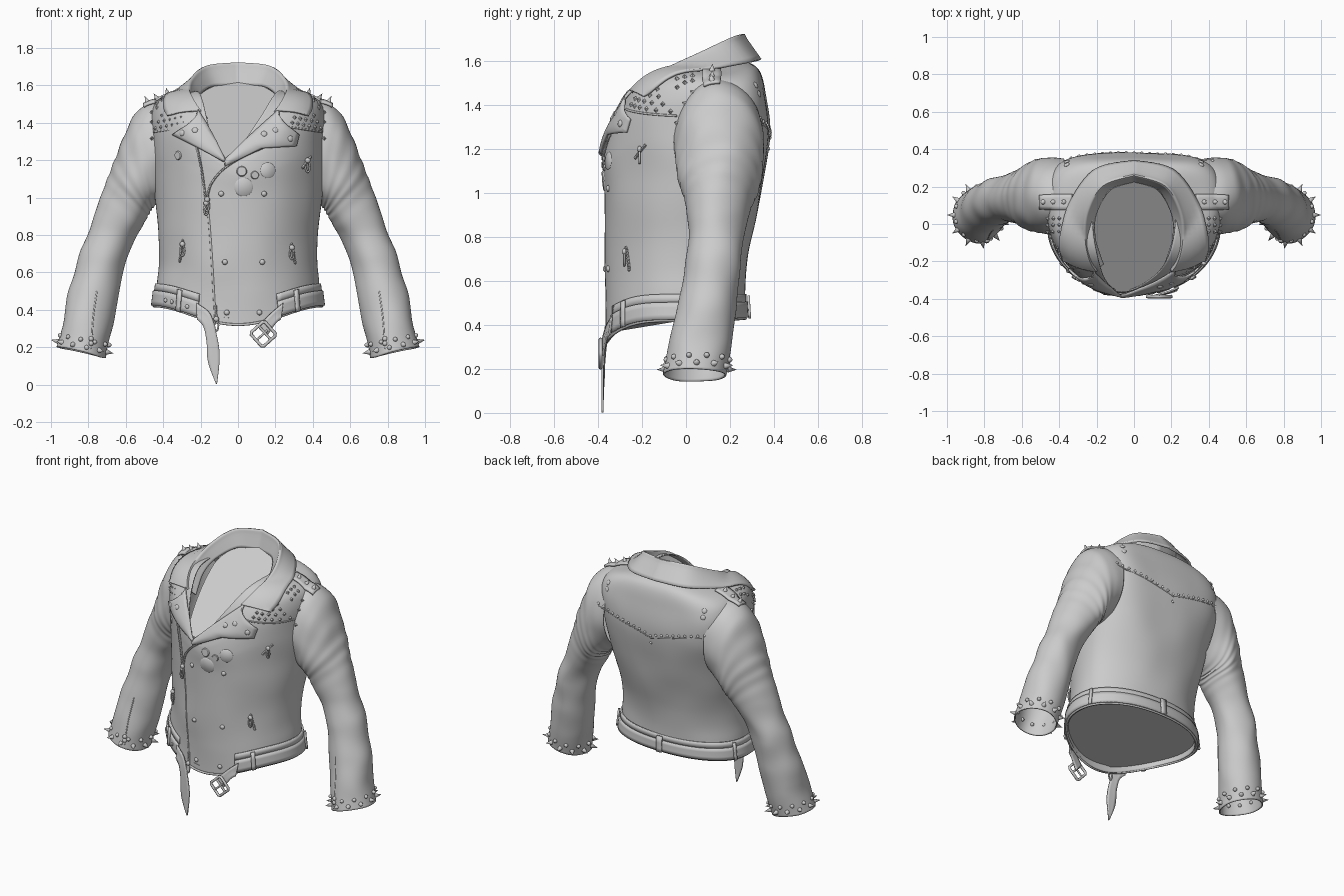
import bpy, bmesh, math
from mathutils import Vector, noise
from mathutils.bvhtree import BVHTree

if "Cube" in bpy.data.objects:
    bpy.data.objects.remove(bpy.data.objects["Cube"])

def spline(P, u, smooth=True):
    i = min(int(u), len(P) - 2); f = u - i
    p1, p2 = Vector(P[i]), Vector(P[i + 1])
    if not smooth:
        return p1.lerp(p2, f)
    p0, p3 = Vector(P[max(i - 1, 0)]), Vector(P[min(i + 2, len(P) - 1)])
    return 0.5 * (2 * p1 + (p2 - p0) * f + (2 * p0 - 5 * p1 + 4 * p2 - p3) * f * f
                  + (3 * p1 - p0 - 3 * p2 + p3) * f ** 3)

def sample(P, n, smooth=True):
    return [spline(P, (len(P) - 1) * i / (n - 1), smooth) for i in range(n)]

def finish(name, me, thick=0, mirror=False, offset=-1):
    ob = bpy.data.objects.new(name, me)
    bpy.context.collection.objects.link(ob)
    if mirror:
        ob.modifiers.new("mirror", 'MIRROR')
    if thick:
        m = ob.modifiers.new("thickness", 'SOLIDIFY')
        m.thickness = thick; m.offset = offset
    return ob

def loft(name, rows, closed=False, thick=.012, mirror=False, offset=-1):
    n = len(rows[0]); V = [p for r in rows for p in r]
    F = [(i*n + j, i*n + (j+1) % n, (i+1)*n + (j+1) % n, (i+1)*n + j)
         for i in range(len(rows) - 1) for j in range(n if closed else n - 1)]
    me = bpy.data.meshes.new(name)
    me.from_pydata(V, [], F)
    finish(name, me, thick, mirror, offset)
    return BVHTree.FromPolygons(V, F)

# Torso: rings of (half width, front y, back y, centre y, front z, side z, back z, back squareness)
RINGS = [(.45, -.37, .27, -.01, .32, .42, .43, 2.2), (.435, -.37, .265, -.01, .45, .54, .54, 2.2),
         (.42, -.37, .275, 0, .62, .66, .66, 2.2), (.43, -.37, .31, .02, .85, .85, .85, 2.3),
         (.45, -.375, .35, .05, 1.02, 1.04, 1.06, 2.7), (.465, -.38, .38, .08, 1.11, 1.25, 1.28, 3.4),
         (.465, -.375, .365, .1, 1.16, 1.44, 1.44, 3.8), (.405, -.37, .325, .09, 1.18, 1.53, 1.56, 3.2),
         (.225, -.365, .225, .05, 1.2, 1.57, 1.605, 2)]

def torso_pt(v, t, out=0):
    a, yf, yb, yc, zf, zs, zb, p = spline(RINGS, v)
    c, s = math.cos(t), math.sin(t)
    w = abs(s) ** 4 if s < 0 else s * s
    p = p if s > 0 else 2
    b = (yb - yc if s > 0 else yc - yf) + out
    P = Vector(((a + out) * math.copysign(abs(c) ** (2 / p), c),
                yc + b * math.copysign(abs(s) ** (2 / p), s),
                zs + ((zf if s < 0 else zb) - zs) * w))
    if s < 0 and v > 5:
        P.x -= .065 * w * min(1, (v - 5) / 3)
    return P

def crease(P, amp, f):
    return P + amp * noise.noise_vector(P * f)

T = [2 * math.pi * j / 112 for j in range(112)]
torso = loft("torso", [[crease(torso_pt(8 * i / 64, t), .009, 4) for t in T] for i in range(65)], True, .008)

# Flat lining panels closing the neck and the hem
def lining(name, pts):
    me = bpy.data.meshes.new(name)
    me.from_pydata(pts, [], [list(range(len(pts)))])
    finish(name, me)
ring = [torso_pt(8, t) for t in T]
lining("neck_lining", [Vector((p.x, p.y, 1.215 + .68 * (p.y + .365))) for p in ring])
lining("hem_lining", [torso_pt(.35, t, -.006) for t in reversed(T)])

# Sleeve: (outer x, outer z, inner x, inner z, front y, back y) from shoulder to cuff
SL = [(.36, 1.53, .38, 1.0, -.06, .345), (.535, 1.46, .445, .95, -.055, .355), (.655, 1.22, .47, .92, -.03, .33),
      (.715, 1.05, .5, .87, -.005, .295), (.785, .86, .57, .75, .01, .26), (.865, .64, .62, .58, -.01, .245),
      (.925, .4, .665, .36, -.06, .22), (.965, .2, .705, .14, -.1, .185)]

def sleeve_pt(v, t, out=0):
    ox, oz, ix, iz, yf, yb = spline(SL, v)
    O, I = Vector((ox, 0, oz)), Vector((ix, 0, iz))
    rad = (O - I) / 2; ry = (yb - yf) / 2
    fold = .018 * math.sin(v * 12 + 1.5 * math.sin(t)) * math.exp(-((v - 2) / 1.1) ** 2)
    k = 1 + fold + out / rad.length
    # the outer edge sits a little further forward at the back of the shoulder
    lean = -.03 * math.cos(t) * math.exp(-((v - 2.2) / 1.2) ** 2) * max(0, math.sin(t))
    return (O + I) / 2 + rad * k * math.cos(t) + Vector((0, (yf + yb) / 2 + lean + (ry + out + fold * .1) * math.sin(t), 0))

sleeve = loft("sleeve", [[crease(sleeve_pt(7 - 7 * i / 84, 2 * math.pi * j / 56), .011, 6) for j in range(56)]
                         for i in range(85)], True, .008, mirror=True)

# Projection of detail onto the leather
RAYS = {'front': lambda x, w: ((x, -2, w), (0, 1, 0)), 'back': lambda x, w: ((x, 2, w), (0, -1, 0)),
        'top': lambda x, w: ((x, w, 3), (0, 0, -1))}

def hit(x, w, d='front', off=0):
    o, r = RAYS[d](x, w); r = Vector(r)
    best = [h for h in (tr.ray_cast(Vector(o), r) for tr in (torso, sleeve)) if h[0]]
    best = min(best, key=lambda h: h[3]) if best else None
    if d == 'front' and (not best or best[0].y > .1):
        q = torso.find_nearest(Vector((x, -.38 + max(0, w - 1.22) * .75, w)))
        return Vector((x, q[0].y - off, w)), -r
    N = best[1] if best[1].dot(r) < 0 else -best[1]
    return best[0] - r * off, N

def patch(name, A, B, off=.012, n=25, m=9, smooth=False, thick=.012, puff=0, d='front'):
    A, B = sample(A, n, smooth), sample(B, n, smooth)
    loft(name, [[hit(*a.lerp(b, k / (m - 1)), d, off + puff * math.sin(math.pi * k / (m - 1)))[0]
                 for a, b in zip(A, B)] for k in range(m)], thick=thick, mirror=d == 'top', offset=0)

def tube(name, pts, r, cyclic=False, mirror=False):
    cu = bpy.data.curves.new(name, 'CURVE'); cu.dimensions = '3D'
    cu.bevel_depth = r; cu.bevel_resolution = 2; cu.use_fill_caps = True
    s = cu.splines.new('POLY'); s.points.add(len(pts) - 1); s.use_cyclic_u = cyclic
    for q, p in zip(s.points, pts):
        q.co = (*p, 1)
    ob = bpy.data.objects.new(name, cu); bpy.context.collection.objects.link(ob)
    if mirror:
        ob.modifiers.new("mirror", 'MIRROR')

def studs(name, items, r, h, tip=None, mirror=False, seg=8):
    bm = bmesh.new()
    for P, N in items:
        M = N.to_track_quat('Z', 'Y').to_matrix().to_4x4(); M.translation = P
        if tip is None:
            vs = bmesh.ops.create_uvsphere(bm, u_segments=10, v_segments=6, radius=r)['verts']
            for v in vs: v.co.z *= h / r
        else:
            vs = bmesh.ops.create_cone(bm, cap_ends=True, segments=seg, radius1=r, radius2=tip, depth=h)['verts']
            for v in vs: v.co.z += h / 2
        bmesh.ops.transform(bm, matrix=M, verts=vs)
    me = bpy.data.meshes.new(name); bm.to_mesh(me); bm.free()
    finish(name, me, mirror=mirror)

def zipper(name, pts, n, pull_at=-1):
    line = [hit(*p, off=.004) for p in sample(pts, n)]
    tube(name + "_tape", [p for p, _ in line], .006)
    studs(name + "_teeth", line, .008, .009, .006, False, 4)
    p = line[pull_at][0] + Vector((0, -.012, 0))
    studs(name + "_slider", [(p, Vector((0, -1, 0)))], .015, .01)
    tube(name + "_pull", [p + Vector((.011 * math.cos(a), 0, -.035 + .028 * math.sin(a)))
                          for a in [k * math.pi / 6 for k in range(12)]], .005, True)

# Collar: inner seam, fold and outer edge, from centre back to the notch
COL = [((0, .225, 1.595), (0, .26, 1.715), (0, .338, 1.605)), ((.13, .185, 1.595), (.165, .205, 1.698), (.21, .29, 1.595)),
       ((.205, .05, 1.55), (.245, .07, 1.635), (.345, .11, 1.56)), ((.21, -.07, 1.5), (.262, -.07, 1.57), (.38, -.04, 1.52)),
       ((.185, -.16, 1.45), (.235, -.178, 1.505), (.385, -.15, 1.46)), ((.165, -.215, 1.42), (.2, -.24, 1.455), (.38, -.195, 1.44))]
rows = []
for i in range(31):
    a, b, c = [spline([r[k] for r in COL], 5 * i / 30) for k in range(3)]
    row = sample([a, a.lerp(b, .75), b + (b - a) * .02, b.lerp(c, .2), c], 17)
    for k, p in enumerate(row):
        q, N, _, _ = torso.find_nearest(p)
        if k > 7 and (p - q).dot(N) < .014:
            row[k] = q + N * .014
    rows.append(row)
loft("collar", rows, thick=.012, mirror=True, offset=0)

# Lapels
patch("right_lapel", [(-.215, 1.47), (-.17, 1.4), (-.115, 1.3), (-.07, 1.2)],
      [(-.225, 1.41), (-.35, 1.335), (-.2, 1.26), (-.075, 1.195)], .013, puff=.01)
patch("left_lapel", [(.22, 1.47), (.15, 1.41), (.1, 1.365), (.03, 1.3), (-.07, 1.2)],
      [(.22, 1.41), (.325, 1.335), (.31, 1.275), (.13, 1.265), (-.07, 1.17)], .013, puff=.012)

# Front closure, zips and pockets
tube("front_edge", [hit(*p, off=-.002)[0] for p in sample([(-.165, .99), (-.145, .75), (-.12, .33)], 30)], .006)
zipper("right_zip", [(-.22, 1.27), (-.195, 1.15), (-.17, .97)], 26)
zipper("left_zip", [(.13, 1.265), (.02, 1.215), (-.08, 1.15), (-.145, 1.07), (-.165, .99)], 34)
zipper("right_pocket", [(-.295, .77), (-.31, .66)], 10, 2)
zipper("left_pocket", [(.285, .75), (.305, .65)], 10, 2)
zipper("chest_pocket", [(.385, 1.215), (.345, 1.16)], 7, 2)
zipper("hem_zip", [(-.118, .42), (-.116, .35)], 6)
tube("cuff_seam", [hit(*p, off=-.003)[0] for p in sample([(.755, .5), (.775, .35), (.785, .19)], 16)], .005, mirror=True)
studs("cuff_slider", [hit(.785, z, off=.004) for z in (.245, .22)], .014, .01, mirror=True)

# Belt round the hem, its two loose ends, loops and buckle
t0, t1 = math.radians(-62), math.radians(242)
belt_t = [t0 + (t1 - t0) * j / 80 for j in range(81)]
loft("belt", [[torso_pt(v, t, .016) for t in belt_t] for v in (.06, .3, .55, .72)], thick=.012)
loft("waistband", [[torso_pt(v, t, .009) for t in belt_t] for v in (.7, .85, 1)], thick=.01)
tube("hem_binding", [torso_pt(0, t) for t in T], .007, True)
for deg in (-47, 20, 90, 160, 227):
    t = math.radians(deg)
    loft("belt_loop", [[torso_pt(v, t + e, .026) for e in (-.03, 0, .03)] for v in (0, .3, .6, .95)])
patch("belt_tail", [(-.22, .435), (-.15, .38), (-.115, .27), (-.098, .15), (-.112, .004)],
      [(-.22, .35), (-.185, .31), (-.168, .23), (-.16, .12), (-.117, .002)], .02, 33, 5, True, .008)
patch("buckle_strap", [(.24, .435), (.18, .385), (.11, .315)], [(.23, .35), (.2, .325), (.155, .26)], .022, 15, 5, True, .01)
ang = math.radians(42)
def buckle_pt(u, w):
    return Vector((.135 + u * math.cos(ang) - w * math.sin(ang), -.388, .27 + u * math.sin(ang) + w * math.cos(ang)))
tube("buckle", [buckle_pt(*q) for q in ((-.05, -.04), (-.04, -.05), (.04, -.05), (.05, -.04),
                                       (.05, .04), (.04, .05), (-.04, .05), (-.05, .04))], .009, True)
tube("buckle_bar", [buckle_pt(.01, -.05), buckle_pt(.01, .05)], .007)
tube("buckle_prong", [buckle_pt(.03, 0), buckle_pt(-.05, 0)], .006)

# Shoulder straps and their studs
patch("shoulder_strap", [(.33, .16), (.42, .16), (.505, .155)], [(.33, .075), (.42, .075), (.505, .08)], .012, 13, 5, d='top')
studs("strap_spikes", [hit(x, .118, 'top', .014) for x in (.375, .43, .485)], .015, .036, 0, True)
grid = [hit(.29 + .03 * i + .012 * j, 1.40 + .028 * j - .006 * i) for j in range(4) for i in range(6 - j)]
studs("shoulder_studs", grid, .012, .012, .002, True, 4)
studs("shoulder_top_studs", [hit(.40 + .03 * i, .03 - .035 * j, 'top') for i in range(3) for j in range(3)], .012, .014, .002, True, 4)
tube("shoulder_seam", [hit(.25 + .02 * i, 1.38 - .003 * i)[0] for i in range(11)], .005, mirror=True)

# Cuff spikes and domes
def cuff_ring(v, n, ph):
    pts = [(sleeve_pt(v, 2 * math.pi * k / n + ph), sleeve_pt(v, 2 * math.pi * k / n + ph, .1)) for k in range(n)]
    return [(p, (q - p).normalized()) for p, q in pts]
studs("cuff_spikes", cuff_ring(6.78, 11, 0), .015, .042, 0, True)
studs("cuff_studs", cuff_ring(6.6, 11, .28), .013, .016, mirror=True)

# Back yoke seam and studs
yoke = [(-.42 + .84 * i / 20, 1.235 + .09 * abs(i / 10 - 1) ** .85) for i in range(21)]
tube("yoke_seam", [hit(x, z, 'back', -.002)[0] for x, z in yoke], .004)
studs("yoke_studs", [hit(x, z + .015, 'back') for x, z in yoke] + [hit(0, 1.2, 'back')], .009, .007)
studs("back_buttons", [hit(.36, z, 'back') for z in (1.49, 1.45)], .016, .006, mirror=True)

# Badges, snaps and lapel buttons
for x, z, r in ((.03, 1.055, .05), (.16, 1.145, .042), (.02, 1.14, .028), (.09, 1.12, .022), (-.32, 1.225, .024)):
    studs("badge", [hit(x, z)], r, .006, r * .85, seg=28)
studs("snaps", [hit(*p) for p in ((-.07, .655), (.13, .655), (-.06, .385), (.115, .385), (.14, 1.02), (-.09, 1.02))], .015, .011)
studs("lapel_buttons", [hit(*p, off=.026) for p in ((-.3, 1.345), (-.23, 1.36), (.2, 1.36), (.28, 1.315), (.14, 1.34))], .017, .008)
studs("belt_eyelets", [(torso_pt(.4, math.radians(d), .018), Vector((math.cos(math.radians(d)), -.8, 0)).normalized())
                       for d in (213, 220, 234)], .012, .007)

for ob in bpy.data.objects:
    if ob.type == 'MESH':
        ob.select_set(True); bpy.context.view_layer.objects.active = ob
bpy.ops.object.shade_smooth_by_angle(angle=math.radians(45))
